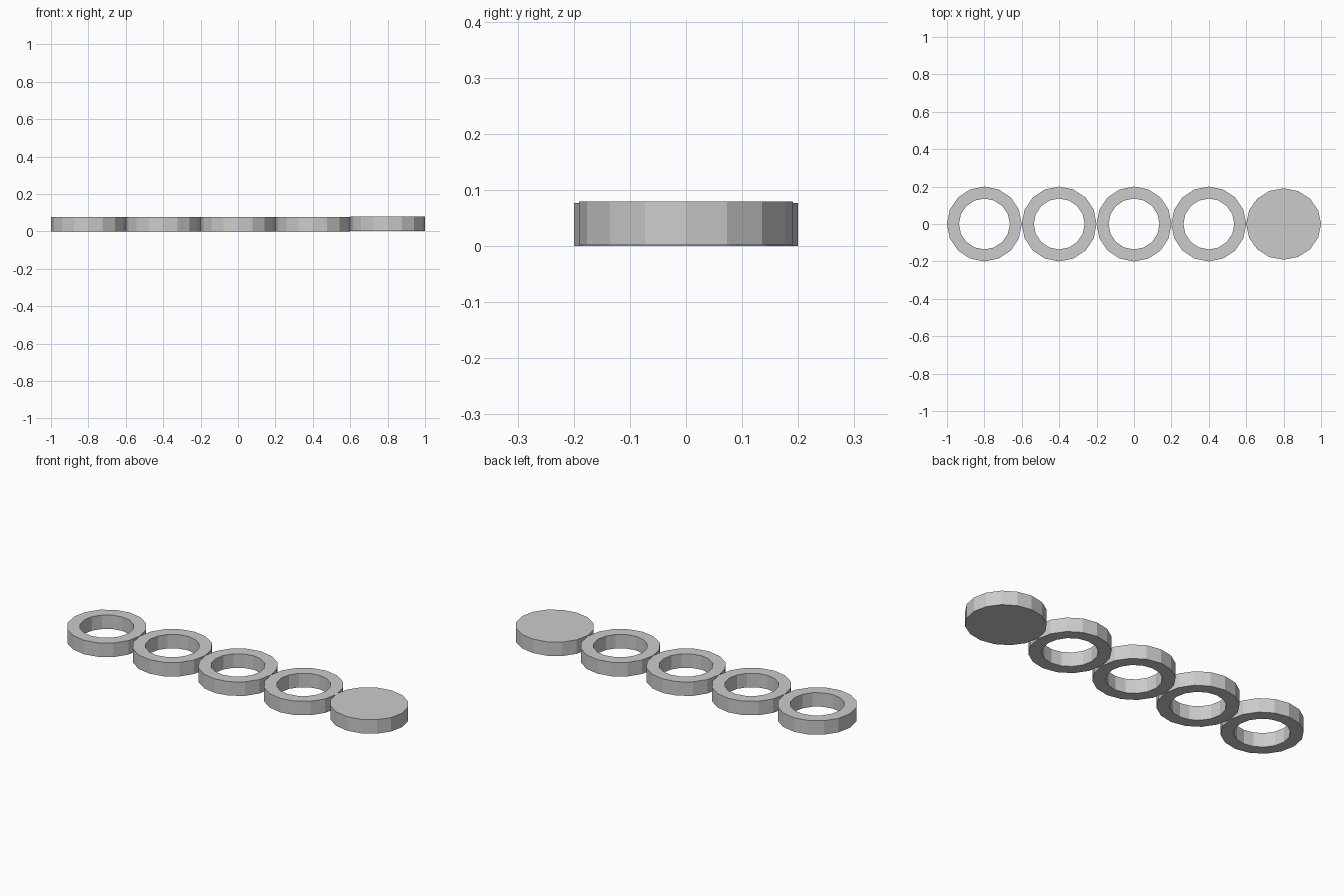
import bpy, bmesh
from math import cos, sin, tau

if "Cube" in bpy.data.objects:
    bpy.data.objects.remove(bpy.data.objects["Cube"])

SIDES = 16


def circle(bm, rx, ry, z):
    return [bm.verts.new((rx * cos(tau * i / SIDES), ry * sin(tau * i / SIDES), z))
            for i in range(SIDES)]


def bridge(bm, a, b):
    for i in range(SIDES):
        j = (i + 1) % SIDES
        bm.faces.new((a[i], a[j], b[j], b[i]))


def finish(bm, name, x):
    bmesh.ops.recalc_face_normals(bm, faces=bm.faces)
    mesh = bpy.data.meshes.new(name)
    bm.to_mesh(mesh)
    bm.free()
    obj = bpy.data.objects.new(name, mesh)
    obj.location.x = x
    bpy.context.collection.objects.link(obj)


# Four open rings in a row
for n in range(4):
    bm = bmesh.new()
    loops = [circle(bm, r, r, z) for r, z in
             ((0.2, 0), (0.2, 0.077), (0.136, 0.077), (0.136, 0))]
    for k in range(4):
        bridge(bm, loops[k], loops[(k + 1) % 4])
    finish(bm, f"open_ring_{n + 1}", -0.8 + 0.4 * n)

# Solid end disc, slightly narrower in y and raised a touch
bm = bmesh.new()
bottom = circle(bm, 0.2, 0.191, 0.003)
top = circle(bm, 0.2, 0.191, 0.08)
bridge(bm, bottom, top)
bm.faces.new(bottom)
bm.faces.new(top)
finish(bm, "solid_disc", 0.8)
